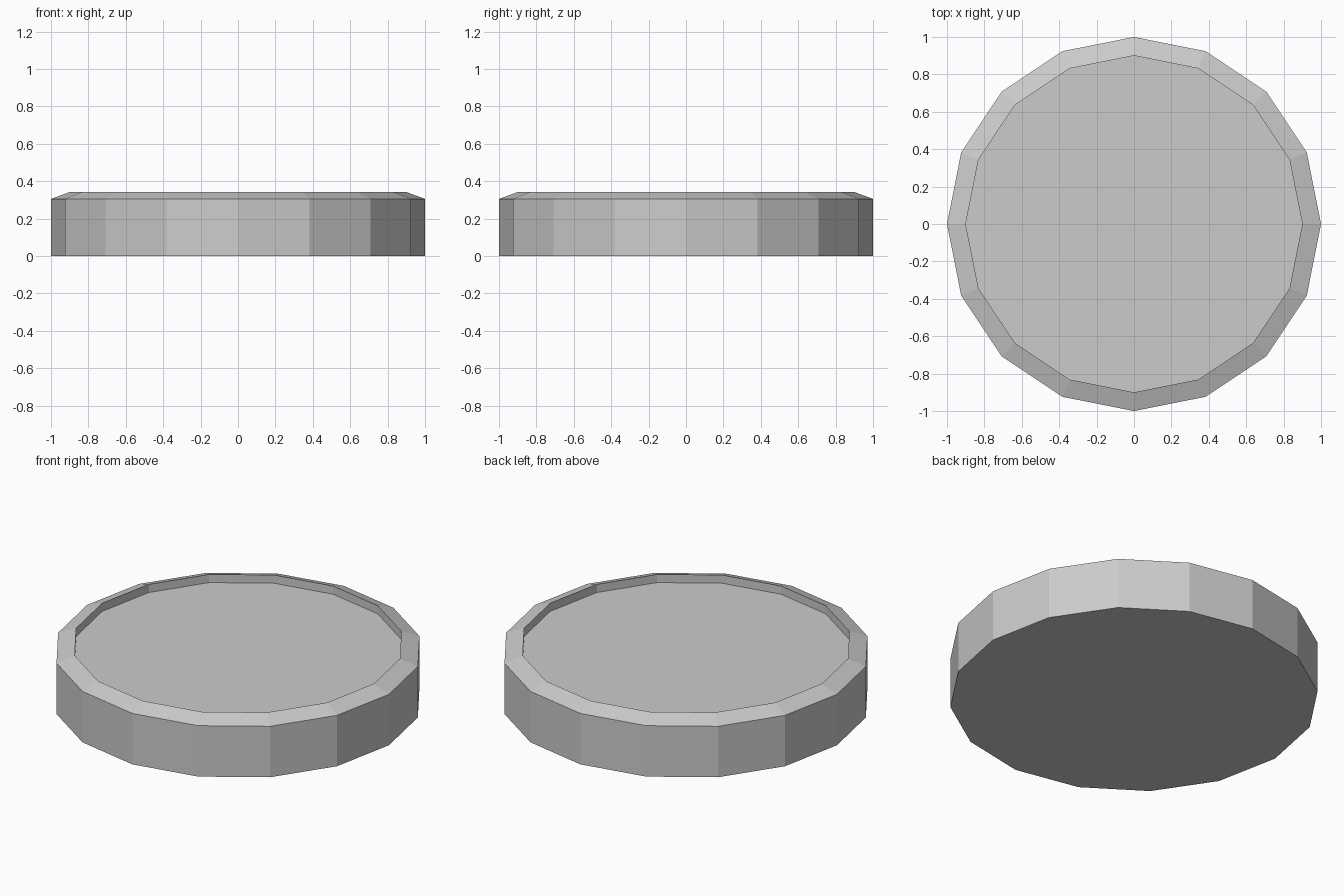
import bpy, bmesh
from math import cos, sin, tau

if "Cube" in bpy.data.objects:
    bpy.data.objects.remove(bpy.data.objects["Cube"])

SIDES = 16
# (radius, height) from the base, up the wall, over the chamfered lip, down to the recess
PROFILE = [(1.0, 0.0), (1.0, 0.305), (0.9, 0.342), (0.9, 0.293)]

bm = bmesh.new()
rings = [[bm.verts.new((r * cos(tau * i / SIDES), r * sin(tau * i / SIDES), z))
          for i in range(SIDES)] for r, z in PROFILE]

# outer wall, lip and recess wall
for low, high in zip(rings, rings[1:]):
    for i in range(SIDES):
        j = (i + 1) % SIDES
        bm.faces.new((low[i], low[j], high[j], high[i]))

# underside and recessed floor
bm.faces.new(rings[0][::-1])
bm.faces.new(rings[-1])

mesh = bpy.data.meshes.new("round_dish")
bm.to_mesh(mesh)
bm.free()
dish = bpy.data.objects.new("round_dish", mesh)
bpy.context.collection.objects.link(dish)
